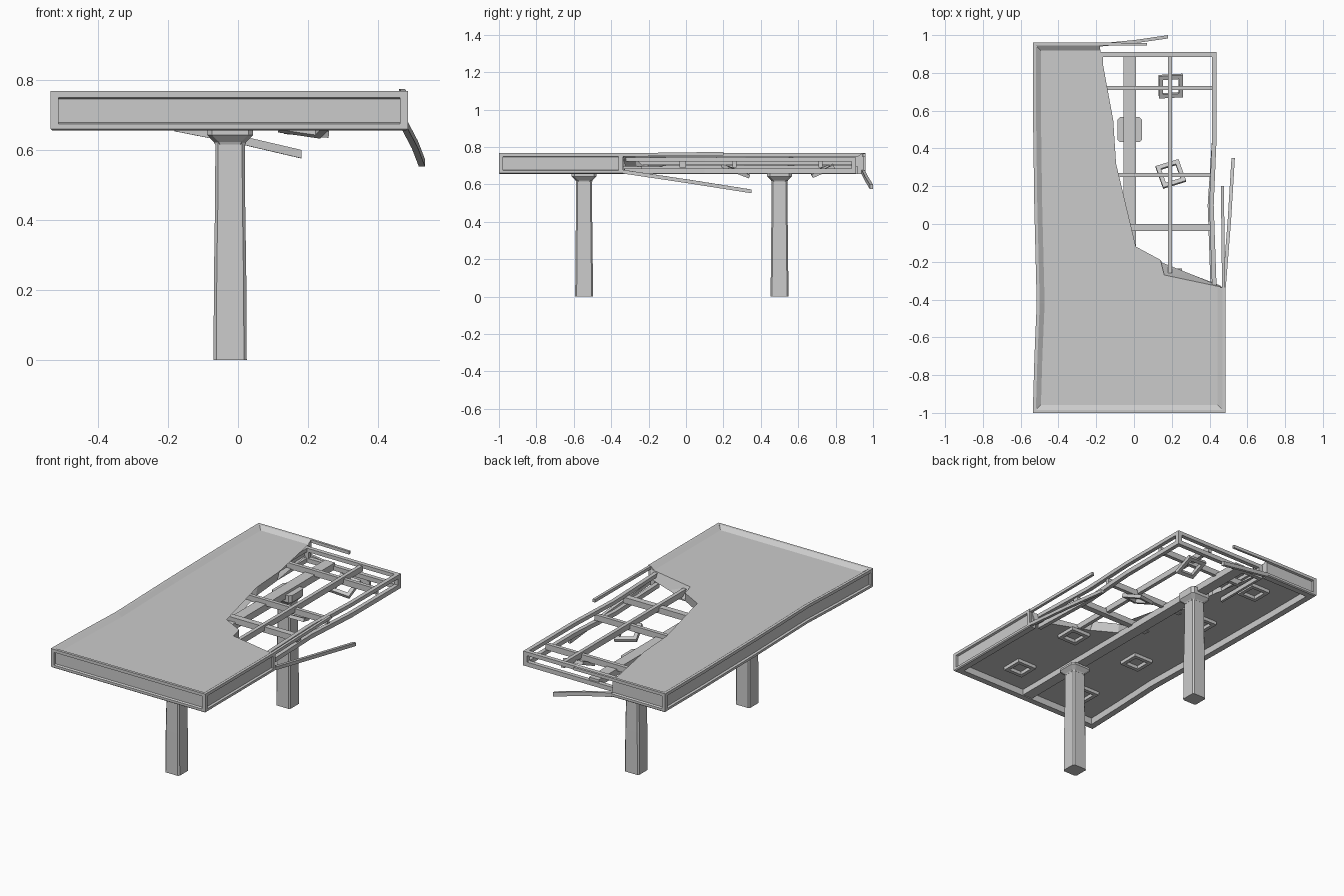
import bpy, bmesh, math
from mathutils import Vector

if "Cube" in bpy.data.objects:
    bpy.data.objects.remove(bpy.data.objects["Cube"])

Z = Vector((0, 0, 1))


def finish(name, bm):
    bmesh.ops.recalc_face_normals(bm, faces=bm.faces[:])
    me = bpy.data.meshes.new(name)
    bm.to_mesh(me)
    bm.free()
    ob = bpy.data.objects.new(name, me)
    bpy.context.collection.objects.link(ob)
    return ob


def sweep(name, path, profile, closed=False):
    """Mitred sweep; profile points are (offset to the left of travel, height)."""
    bm = bmesh.new()
    pts = [Vector(p) for p in path]
    n, rings = len(pts), []
    for i, p in enumerate(pts):
        a = (p - pts[i - 1]) if (i or closed) else None
        b = (pts[(i + 1) % n] - p) if (i < n - 1 or closed) else None
        a, b = a or b, b or a
        sa, sb = Z.cross(a).normalized(), Z.cross(b).normalized()
        s = (sa + sb).normalized()
        s /= max(s.dot(sa), 0.3)
        rings.append([bm.verts.new(p + s * o + Z * h) for o, h in profile])
    m = len(profile)
    for i in range(n if closed else n - 1):
        r, q = rings[i], rings[(i + 1) % n]
        for j in range(m):
            bm.faces.new((r[j], r[(j + 1) % m], q[(j + 1) % m], q[j]))
    if not closed:
        bm.faces.new(rings[0])
        bm.faces.new(rings[-1])
    return finish(name, bm)


def rect(w, h):
    return [(-w / 2, -h / 2), (w / 2, -h / 2), (w / 2, h / 2), (-w / 2, h / 2)]


def bar(name, path, w, h):
    return sweep(name, path, rect(w, h))


def box(name, x0, x1, y0, y1, z0, z1):
    y, z = (y0 + y1) / 2, (z0 + z1) / 2
    return bar(name, [(x0, y, z), (x1, y, z)], y1 - y0, z1 - z0)


def loft(name, cx, cy, levels, chamfer=0.012):
    """Stack of chamfered squares, levels are (half width, z)."""
    bm = bmesh.new()
    rings = []
    for r, z in levels:
        c = r - chamfer
        o = [(r, -c), (r, c), (c, r), (-c, r), (-r, c), (-r, -c), (-c, -r), (c, -r)]
        rings.append([bm.verts.new((cx + x, cy + y, z)) for x, y in o])
    for a, b in zip(rings, rings[1:]):
        for j in range(8):
            bm.faces.new((a[j], a[(j + 1) % 8], b[(j + 1) % 8], b[j]))
    bm.faces.new(rings[0])
    bm.faces.new(rings[-1])
    return finish(name, bm)


# Roof edge: recessed fascia with raised lip, bent along the left side
edge_path = [(-.18, .96, 0), (-.535, .96, 0), (-.535, .6, 0), (-.528, .1, 0),
             (-.515, -.42, 0), (-.527, -.7, 0), (-.535, -.97, 0), (-.535, -1, 0),
             (.485, -1, 0), (.485, -.335, 0)]
edge_profile = [(0, .768), (.016, .768), (.042, .75), (.042, .655), (.006, .655),
                (0, .66), (0, .674), (.012, .678), (.012, .746), (0, .75)]
sweep("roof_edge", edge_path, edge_profile)
# Solid ends of the fascia recesses
for i, (x, y) in enumerate([(-.535, .938), (-.535, -1), (.463, -1)]):
    box(f"edge_corner_{i}", x, x + .022, y, y + .022, .66, .767)
box("edge_break_end", .466, .4845, -.36, -.337, .66, .765)

# Torn roof slab, with separate break lines above and below
outer = [(-.18, .93), (-.505, .93), (-.505, -.97), (.455, -.97)]
top = outer + [(.468, -.335), (.16, -.27), (.14, -.19), (.01, -.12), (-.085, -.11),
               (-.18, .16), (-.095, .32), (-.11, .55), (-.18, .57)]
low = outer + [(.455, -.325), (.3, -.265), (.15, -.205), (.01, -.125), (-.075, -.11),
               (-.15, .2), (-.1, .31), (-.12, .545), (-.175, .58)]
bm = bmesh.new()
tv = [bm.verts.new((x, y, .75)) for x, y in top]
lv = [bm.verts.new((x, y, .695)) for x, y in low]
for i in range(len(tv)):
    j = (i + 1) % len(tv)
    bm.faces.new((tv[i], tv[j], lv[j], lv[i]))
caps = [bm.faces.new(tv), bm.faces.new(lv)]
bmesh.ops.triangulate(bm, faces=caps)
finish("roof_slab", bm)

# Columns with flared capitals
for tag, y, z in (("front", -.545, .655), ("back", .5, .685)):
    loft(f"{tag}_column", -.0225, y,
         [(.0475, 0), (.046, .25), (.043, .45), (.042, .64)], .008)
    loft(f"{tag}_capital", -.0225, y,
         [(.043, .615), (.046, .622), (.066, .643), (.066, z)], .014)

# Main beam under the roof
box("main_beam", -.055, .01, -.96, .9, .66, .70)

# Exposed frame: upper and lower rails
for tag, z, h, dx in (("upper", .734, .022, 0), ("lower", .672, .026, -.008)):
    bar(f"{tag}_right_rail", [(.425, .91, z), (.425, .45, z), (.41 + dx, .1, z),
                              (.425 + dx, -.33, z)], .024, h)
    box(f"{tag}_back_rail", -.18, .437, .885, .91, z - h / 2, z + h / 2)
    bar(f"{tag}_left_rail", [(-.172, .91, z), (-.172, .56, z)], .015, h)
for i, x in enumerate((-.18, .412)):
    box(f"frame_post_{i}", x, x + .025, .885, .91, .66, .745)
# Joists
for i, (y, w, x0) in enumerate([(.72, .022, -.175), (.26, .022, -.12), (-.018, .036, -.11)]):
    box(f"cross_joist_{i}", x0, .415, y - w / 2, y + w / 2, .69, .725)
bar("long_joist", [(.19, .89, .72), (.19, -.26, .72)], .022, .034)

# Square lamp frames: fixed under the slab, hanging loose in the broken part
for i, x in enumerate((.19, -.27)):
    for j, y in enumerate((-.77, -.3, .26, .725)):
        c = .053
        lamp = sweep(f"lamp_frame_{i}_{j}",
                     [(-c, -c, 0), (c, -c, 0), (c, c, 0), (-c, c, 0)], rect(.022, .02), True)
        lamp.location = (x, y, .685)
        if i == 0 and j == 2:
            lamp.location = (.195, .265, .672)
            lamp.rotation_euler = (math.radians(-20), math.radians(8), math.radians(17))
        elif i == 0 and j == 3:
            lamp.location = (.195, .73, .675)
            lamp.rotation_euler = (math.radians(24), math.radians(5), math.radians(3))

# Torn trim strips
bar("right_trim_lower", [(.477, -.335, .668), (.505, .02, .615), (.525, .35, .563)], .018, .02)
bar("right_trim_upper", [(.474, -.335, .758), (.468, .2, .765)], .016, .018)
bar("back_trim_lower", [(-.18, .948, .665), (.0, .965, .63), (.18, .991, .588)], .017, .024)
bar("back_trim_upper", [(-.18, .953, .759), (.07, .952, .756)], .014, .018)
